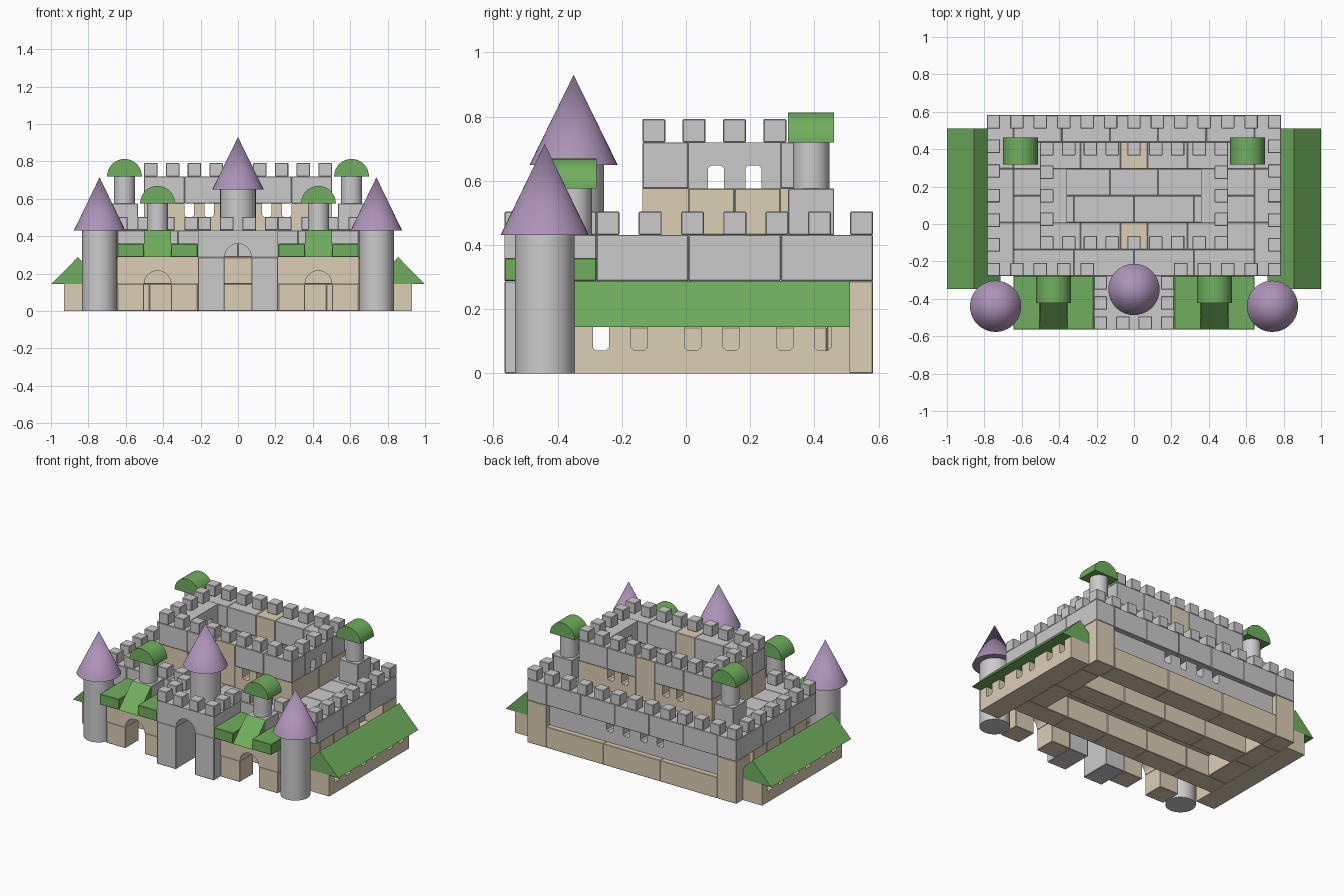
import bpy, bmesh, math

if "Cube" in bpy.data.objects:
    bpy.data.objects.remove(bpy.data.objects["Cube"])

U = 0.0717            # half block width
H = 0.144             # block height


def material(name, rgb):
    m = bpy.data.materials.new(name)
    m.diffuse_color = (*rgb, 1)
    m.use_nodes = True
    m.node_tree.nodes["Principled BSDF"].inputs["Base Color"].default_value = m.diffuse_color
    return m


TAN = material("tan", (0.72, 0.62, 0.46))
GREEN = material("green", (0.16, 0.43, 0.11))
PURPLE = material("purple", (0.42, 0.29, 0.48))


def finish(bm, name, mat, bevel=0.0):
    bmesh.ops.recalc_face_normals(bm, faces=bm.faces)
    me = bpy.data.meshes.new(name)
    bm.to_mesh(me)
    bm.free()
    ob = bpy.data.objects.new(name, me)
    bpy.context.collection.objects.link(ob)
    if mat:
        me.materials.append(mat)
    if bevel:
        b = ob.modifiers.new("edge", 'BEVEL')
        b.width, b.segments, b.limit_method = bevel, 1, 'ANGLE'
    return ob


def add_box(bm, x0, x1, y0, y1, z0, z1):
    v = bmesh.ops.create_cube(bm, size=1)["verts"]
    for p in v:
        p.co = ((x0 + x1) / 2 + p.co.x * (x1 - x0), (y0 + y1) / 2 + p.co.y * (y1 - y0),
                (z0 + z1) / 2 + p.co.z * (z1 - z0))


def row(name, x0, x1, y0, y1, z0, z1, mat=None, n=1, axis='x'):
    """A course of n equal blocks along one axis."""
    bm = bmesh.new()
    for i in range(n):
        f, g = i / n, (i + 1) / n
        if axis == 'x':
            add_box(bm, x0 + (x1 - x0) * f, x0 + (x1 - x0) * g, y0, y1, z0, z1)
        else:
            add_box(bm, x0, x1, y0 + (y1 - y0) * f, y0 + (y1 - y0) * g, z0, z1)
    return finish(bm, name, mat, 0.003)


def prism(name, pts, axis, a, b, mat=None):
    """Extrude a (horizontal, z) outline from a to b along x or y."""
    bm = bmesh.new()
    mk = (lambda p, t: (t, p[0], p[1])) if axis == 'x' else (lambda p, t: (p[0], t, p[1]))
    lo = [bm.verts.new(mk(p, a)) for p in pts]
    hi = [bm.verts.new(mk(p, b)) for p in pts]
    bm.faces.new(lo)
    bm.faces.new(hi)
    for i in range(len(pts)):
        j = (i + 1) % len(pts)
        bm.faces.new((lo[i], lo[j], hi[j], hi[i]))
    return finish(bm, name, mat)


def notched(name, s0, s1, z0, axis, a, b, notches, mat=None, down=False):
    """Block wall with round-cornered notches in its top (or underside)."""
    w, d, c = 0.025, 0.072, 0.009
    pts = [(s0, 0), (s1, 0), (s1, H)]
    for m in sorted(notches, reverse=True):
        pts += [(m + w, H), (m + w, H - d + c), (m + w - c, H - d),
                (m - w + c, H - d), (m - w, H - d + c), (m - w, H)]
    pts.append((s0, H))
    return prism(name, [(s, z0 + (H - z if down else z)) for s, z in pts], axis, a, b, mat)


def arch(name, x0, x1, cx, z0, z1, y0, y1, mat=None):
    pts = [(x0, z0), (cx - U, z0)]
    pts += [(cx - U * math.cos(t * math.pi / 16), z0 + U * math.sin(t * math.pi / 16)) for t in range(1, 16)]
    pts += [(cx + U, z0), (x1, z0), (x1, z1), (x0, z1)]
    return prism(name, pts, 'y', y0, y1, mat)


def cone(name, x, y, z0, z1, r0, r1, mat=None):
    bm = bmesh.new()
    bmesh.ops.create_cone(bm, cap_ends=True, segments=40, radius1=r0, radius2=r1, depth=z1 - z0)
    bmesh.ops.translate(bm, verts=bm.verts, vec=(x, y, (z0 + z1) / 2))
    bmesh.ops.remove_doubles(bm, verts=bm.verts, dist=1e-5)
    ob = finish(bm, name, mat)
    for p in ob.data.polygons:
        p.use_smooth = len(p.vertices) < 5
    ob.data.set_sharp_from_angle(angle=math.radians(40))
    return ob


def teeth(name, x0, x1, y0, y1, z, nx, ny, back=True, skip=None):
    """Ring of square merlons standing on a wall."""
    spots = set()
    for i in range(nx):
        x = x0 + (x1 - x0 - U) * i / (nx - 1)
        if not (skip and abs(x + U / 2) < skip):
            spots.add((x, y0))
        if back:
            spots.add((x, y1 - U))
    for j in range(ny):
        y = y0 + (y1 - y0 - U) * j / (ny - 1)
        spots |= {(x0, y), (x1 - U, y)}
    bm = bmesh.new()
    for x, y in sorted({(round(a, 4), round(b, 4)) for a, b in spots}):
        add_box(bm, x, x + U, y, y + U, z, z + 0.072)
    return finish(bm, name, None, 0.003)


def turret(name, x, y, z):
    """Thin column with a half-round green cap."""
    cone(name + "_column", x, y, z, z + H, 0.057, 0.057)
    pts = [(x + 0.093 * math.cos(t * math.pi / 20), z + H + 0.093 * math.sin(t * math.pi / 20)) for t in range(21)]
    prism(name + "_cap", pts, 'y', y - U, y + U, GREEN)


X, YF, YB = 0.787, -0.279, 0.583      # main block extents
W = 2 * U

# ground course: back beams, front wall, inner beams
row("back_beam", -X + W, X - W, YB - W, YB, 0, H, TAN, 3)
row("front_base", -X, X, YF + U, YF + U + W, 0, H, TAN, 5)
row("inner_beam", -X + W, X - W, 0.15, 0.15 + W, 0, H, TAN, 4)

# second course
for k in range(4):
    y = YF + k * W
    row("second_course", -X + U, X - U, y, y + W, H, 2 * H, TAN, 3 + k % 2)
for k in range(5):
    s = (2 * X - 2 * W) / 5
    x = -X + W + k * s
    notched("back_window_wall", x, x + s, H, 'y', YB - 3 * U, YB - 0.035,
            [v for v in (-0.19, -0.065, 0.065, 0.19) if x + 0.03 < v < x + s - 0.03])

# third course: deck
for s in (-1, 1):
    a, b = sorted((s * X, s * (X - W)))
    row("deck_side", a, b, YF, YB, 2 * H, 3 * H, None, 3, 'y')
for k in range(6):
    row("deck_row", -X + W, X - W, YF + k * W, YF + (k + 1) * W, 2 * H, 3 * H, None, 4 + k % 2)
teeth("deck_battlement", -X, X, YF, YB, 3 * H, 13, 7, skip=0.2)

# keep
KX, KF, KB = 7 * U, -0.136, 0.438
Z4, Z5 = 3 * H, 4 * H
for y in (KF, KB - W):
    for s in (-1, 1):
        a, b = sorted((s * U, s * KX))
        notched("keep_lower_wall", a, b, Z4, 'y', y, y + W, [s * 0.154, s * 0.26], TAN)
        row("keep_upper_wall", a, b, y, y + W, Z5, Z5 + H, None, 2)
    row("keep_centre_block", -U, U, y, y + W, Z4, Z5 + H, TAN)
for s in (-1, 1):
    a, b = sorted((s * KX, s * (KX - W)))
    row("keep_lower_side", a, b, KF + W, KB - W, Z4, Z5, TAN, 2, 'y')
    notched("keep_window_side", KF + W, KB - W, Z5, 'x', a, b, [0.093, 0.21], None, True)
teeth("keep_battlement", -KX, KX, KF, KB, Z5 + H, 9, 5)

# gatehouse
F = -0.565
for s in (-1, 1):
    a, b = sorted((s * U, s * 3 * U))
    row("gate_pillar", a, b, F, F + 3 * U, 0, 2 * H)
arch("gate_arch", -3 * U, 3 * U, 0, 2 * H, 3 * H, F, YF)
teeth("gate_battlement", -3 * U, 3 * U, F, YF, 3 * H, 4, 3, back=False)
cone("gate_tower", 0, -0.35, 3 * H, 0.65, 0.095, 0.095)
cone("gate_spire", 0, -0.35, 0.65, 0.93, 0.137, 0, PURPLE)

for s in (-1, 1):
    # front wings: arches set back under the green roofs
    for k in (3, 7):
        a, b = sorted((s * k * U, s * (k + 2) * U))
        row("wing_pillar", a, b, F + U, F + 3 * U, 0, H, TAN)
        row("wing_roof_slab", a, b, F, YF, 2 * H, 2.5 * H, GREEN)
    a, b = sorted((s * 3 * U, s * 9 * U))
    arch("wing_arch", a, b, s * 6 * U, H, 2 * H, F + U, F + 3 * U, TAN)
    a, b = sorted((s * 5 * U, s * 7 * U))
    prism("wing_roof_wedge", [(F, 2 * H), (F + W, 2 * H), (F + W, 3 * H)], 'x', a, b, GREEN)
    row("turret_base", a, b, F + W, YF, 2 * H, 3 * H)
    turret("front_turret", s * 6 * U, -0.35, 3 * H)

    # round corner towers
    cone("corner_tower", s * 0.74, -0.44, 0, 3 * H, 0.093, 0.093)
    cone("corner_spire", s * 0.74, -0.44, 3 * H, 0.715, 0.137, 0, PURPLE)

    # rear turrets and rear corner posts
    row("rear_turret_base", s * 0.607 - U, s * 0.607 + U, 0.39 - U, 0.39 + U, 3 * H, 4 * H)
    turret("rear_turret", s * 0.607, 0.39, 4 * H)
    a, b = sorted((s * X, s * (X - W)))
    row("rear_corner_post", a, b, YB - W, YB, 0, 2 * H, TAN)
    row("side_base", a, b, YF + U + W, YB - W, 0, H, TAN, 2, 'y')

    # side aisles: notched walls and pitched roofs
    for k in range(3):
        y, y2 = -0.348 + k * 0.2863, -0.348 + (k + 1) * 0.2863
        a, b = sorted((s * X, s * (X + W)))
        notched("aisle_wall", y, y2, 0, 'x', a, b, [y + 0.083, y + 0.202], TAN)
        prism("aisle_roof", [(s * (1 - 2 * W), H), (s * 1.0, H), (s * (1 - W), 2 * H)],
              'y', y, y2, GREEN)
